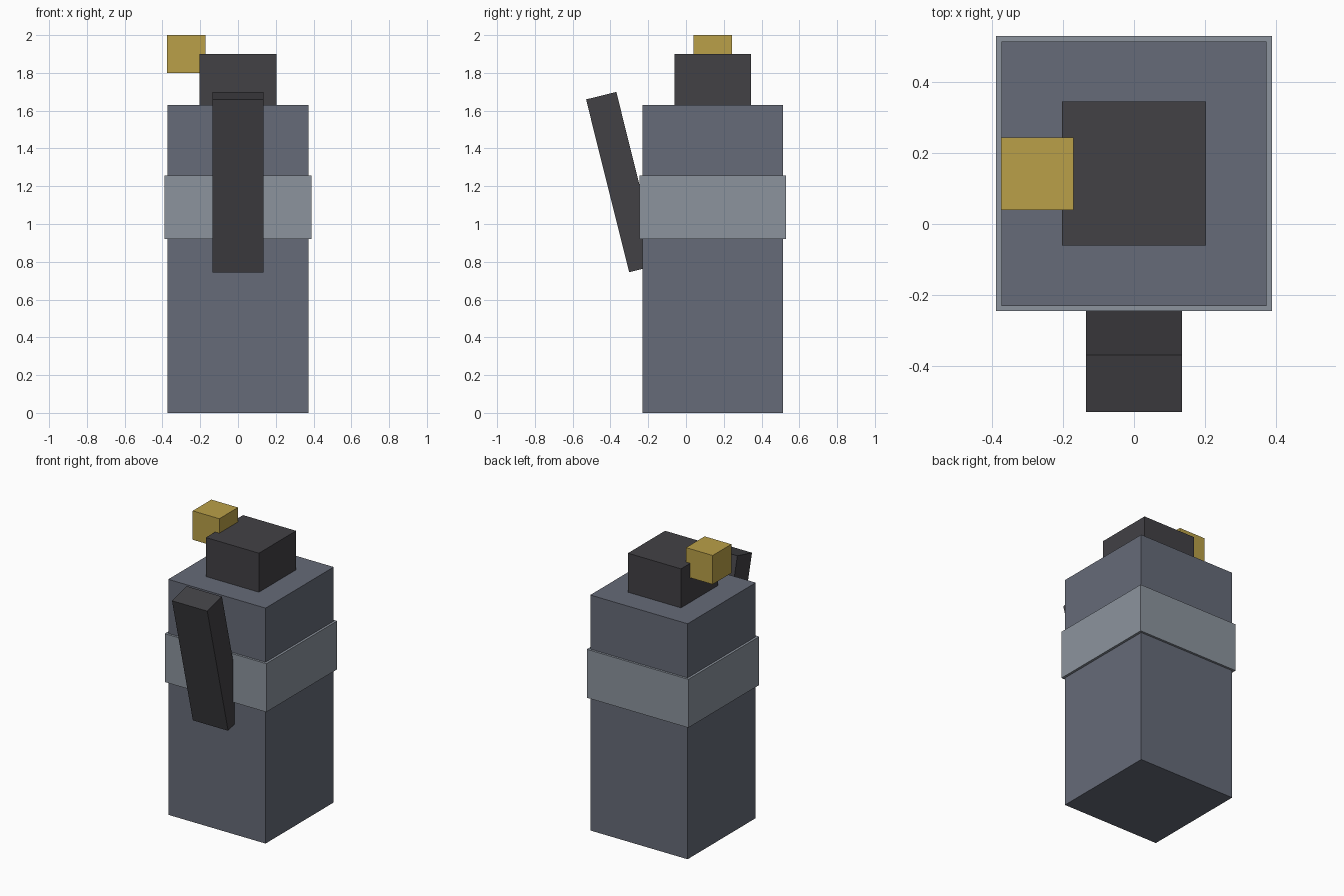
import bpy
import math

if "Cube" in bpy.data.objects:
    bpy.data.objects.remove(bpy.data.objects["Cube"])


def material(name, rgb):
    # sRGB 0-255 to linear
    lin = [((c / 255 + 0.055) / 1.055) ** 2.4 for c in rgb]
    m = bpy.data.materials.new(name)
    m.diffuse_color = (*lin, 1)
    m.use_nodes = True
    m.node_tree.nodes["Principled BSDF"].inputs["Base Color"].default_value = m.diffuse_color
    return m


def box(name, centre, size, mat, tilt=0):
    bpy.ops.mesh.primitive_cube_add(size=1, location=centre, rotation=(math.radians(tilt), 0, 0))
    ob = bpy.context.object
    ob.name = name
    ob.scale = size
    ob.data.materials.append(mat)
    return ob


slate = material("slate grey", (102, 107, 120))
silver = material("light grey", (140, 148, 158))
charcoal = material("charcoal", (66, 65, 69))
gold = material("gold", (186, 160, 72))

# Tall body with a band wrapped around it
box("body", (0, 0.142, 0.815), (0.745, 0.745, 1.63), slate)
box("band", (0, 0.142, 1.088), (0.778, 0.775, 0.335), silver)

# Cap on top and the small block at its side
box("cap", (0, 0.142, 1.75), (0.406, 0.406, 0.30), charcoal)
box("side_block", (-0.273, 0.142, 1.90), (0.204, 0.204, 0.20), gold)

# Lever leaning out from the front
box("lever", (0, -0.335, 1.222), (0.27, 0.165, 0.943), charcoal, tilt=14)
